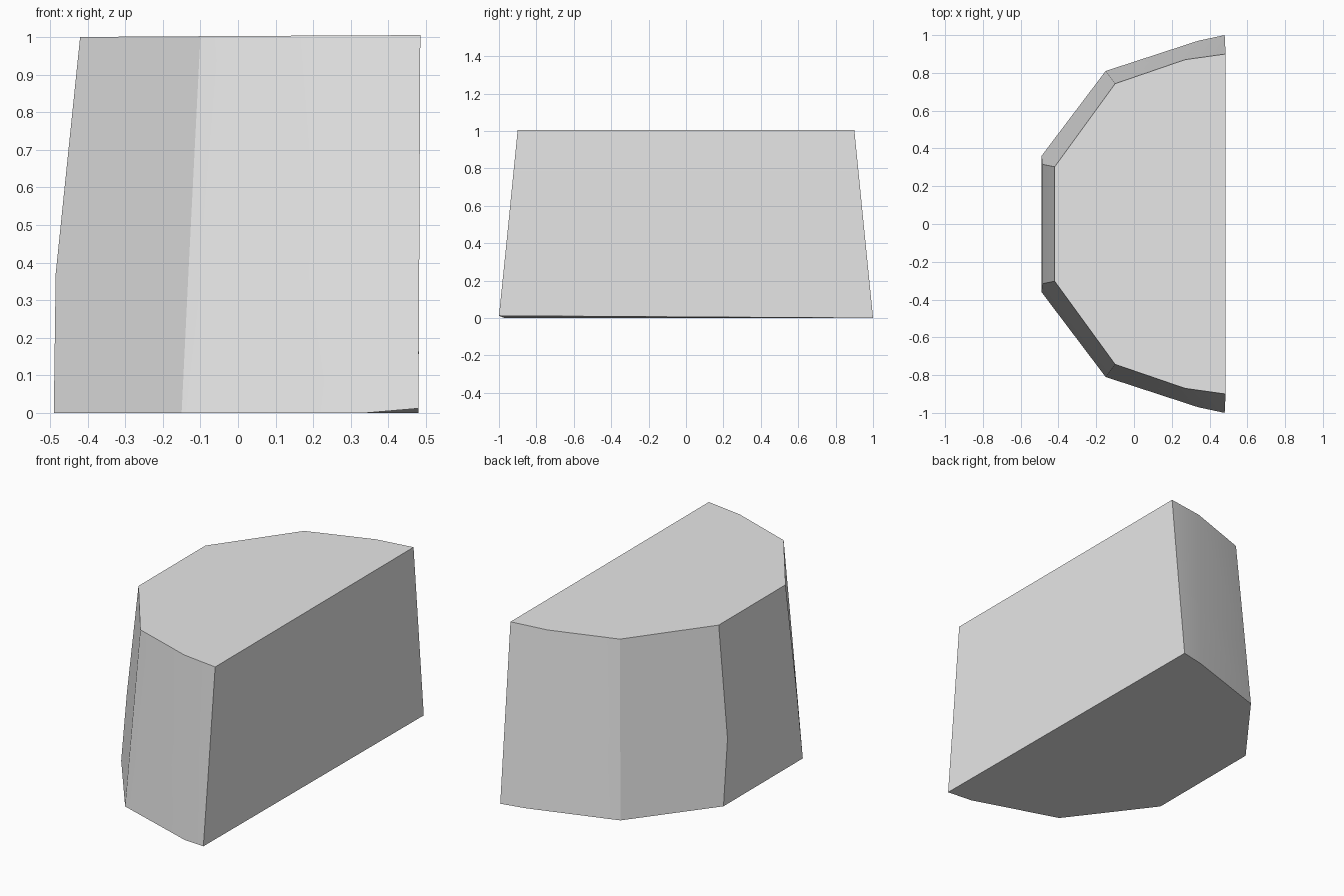
import bpy
import bmesh

cube = bpy.data.objects.get("Cube")
if cube:
    bpy.data.objects.remove(cube, do_unlink=True)

# One flat stone colour
stone = bpy.data.materials.new("light_grey_stone")
stone.use_nodes = True
colour = (0.8, 0.8, 0.8, 1)
stone.diffuse_color = colour
stone.node_tree.nodes["Principled BSDF"].inputs["Base Color"].default_value = colour

# Half outlines from the cut side round to the left end: (x, half width, height)
LEVELS = [
    [(0.48, 1.0, 0), (0.34, 0.97, 0), (-0.15, 0.81, 0), (-0.49, 0.36, 0)],
    [(0.482, 0.963, 0.37), (0.32, 0.935, 0.37), (-0.132, 0.785, 0.37), (-0.485, 0.316, 0.37)],
    [(0.485, 0.9, 1.005), (0.27, 0.87, 1.004), (-0.1, 0.743, 1.002), (-0.42, 0.303, 1)],
]


def ring(bm, half):
    """Mirror a half outline across y into a full ring of vertices."""
    front = [bm.verts.new((x, -y, z)) for x, y, z in half]
    back = [bm.verts.new((x, y, z)) for x, y, z in reversed(half)]
    return front + back


bm = bmesh.new()
rings = [ring(bm, half) for half in LEVELS]
rings[0][0].co.z = 0.012  # slightly lifted bottom corner

# Tapered facets and the flat cut side
for low, high in zip(rings, rings[1:]):
    for i in range(len(low)):
        j = (i + 1) % len(low)
        bm.faces.new((low[i], low[j], high[j], high[i]))

# Underside and top
bm.faces.new(rings[0])
bm.faces.new(rings[-1])
bmesh.ops.recalc_face_normals(bm, faces=bm.faces[:])

mesh = bpy.data.meshes.new("half_block")
bm.to_mesh(mesh)
bm.free()
mesh.materials.append(stone)
block = bpy.data.objects.new("half_block", mesh)
bpy.context.collection.objects.link(block)

# Smooth the shallow bends, keep the facet edges sharp
bpy.ops.object.select_all(action="DESELECT")
block.select_set(True)
bpy.context.view_layer.objects.active = block
bpy.ops.object.shade_smooth_by_angle(angle=0.5)
